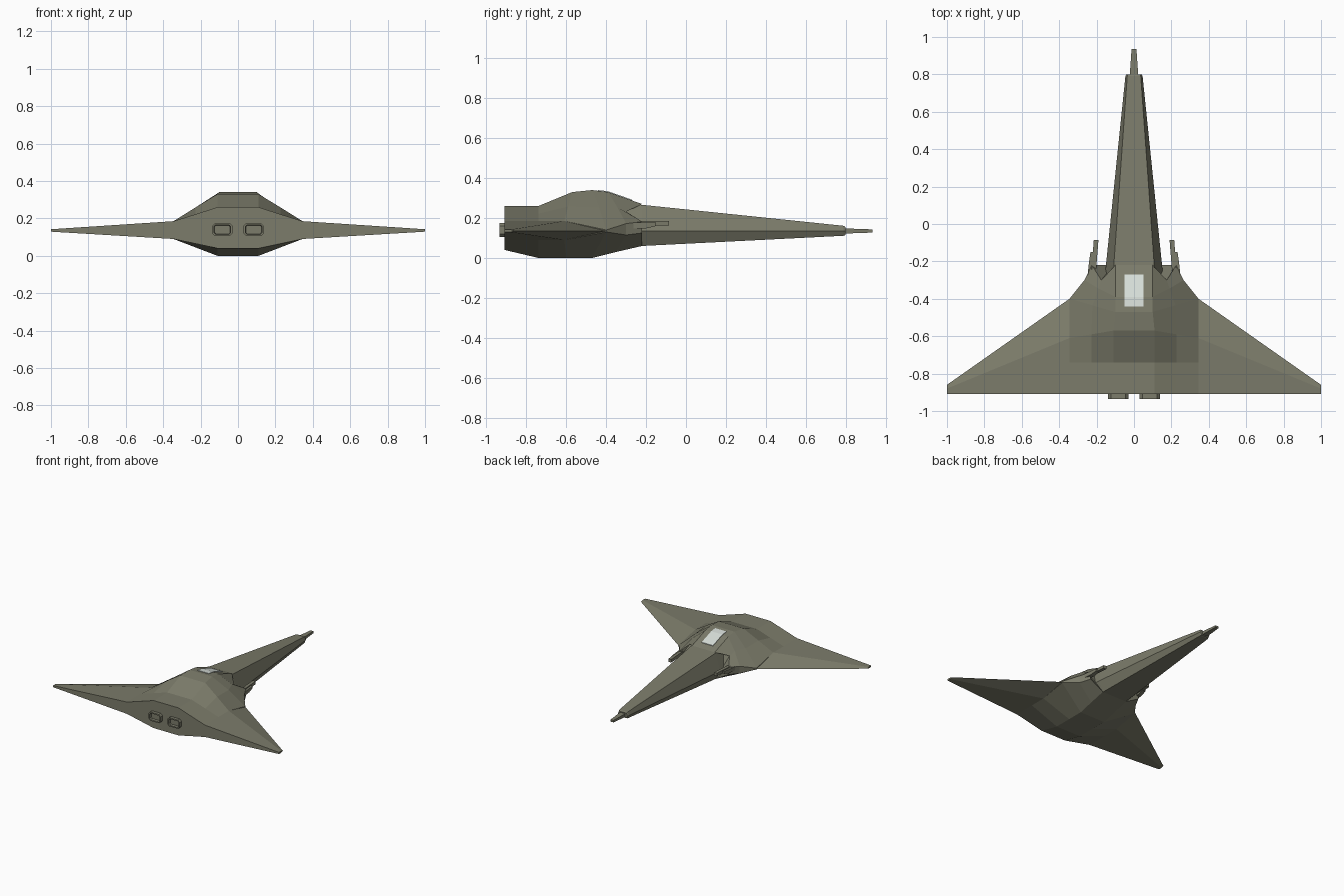
import bpy, bmesh

if "Cube" in bpy.data.objects:
    bpy.data.objects.remove(bpy.data.objects["Cube"])


def material(name, rgb):
    m = bpy.data.materials.new(name)
    m.diffuse_color = (*rgb, 1)
    m.use_nodes = True
    m.node_tree.nodes["Principled BSDF"].inputs["Base Color"].default_value = m.diffuse_color
    return m


OLIVE = material("olive_paint", (0.20, 0.20, 0.145))
GLASS = material("pale_glass", (0.68, 0.73, 0.69))


def loft(name, rings, mat=OLIVE, mirror=False):
    """Skin closed rings of points, cap both ends, optionally mirror in x."""
    bm = bmesh.new()
    rows = [[bm.verts.new(p) for p in ring] for ring in rings]
    n = len(rows[0])
    for a, b in zip(rows, rows[1:]):
        for i in range(n):
            j = (i + 1) % n
            bm.faces.new((a[i], a[j], b[j], b[i]))
    caps = [bm.faces.new(rows[0]), bm.faces.new(rows[-1])]
    bmesh.ops.triangulate(bm, faces=caps)
    bmesh.ops.recalc_face_normals(bm, faces=bm.faces)
    mesh = bpy.data.meshes.new(name)
    bm.to_mesh(mesh)
    bm.free()
    mesh.materials.append(mat)
    ob = bpy.data.objects.new(name, mesh)
    bpy.context.collection.objects.link(ob)
    if mirror:
        mod = ob.modifiers.new("mirror", "MIRROR")
        mod.use_mirror_merge = False
    return ob


def both_sides(half):
    """Close a right-hand half profile with its mirror image."""
    return half + [(-x, y, z) for x, y, z in reversed(half)]


def box_ring(x0, x1, y, z0, z1):
    return [(x0, y, z0), (x1, y, z0), (x1, y, z1), (x0, y, z1)]


# Central hull: top, cheek, upper side, lower side, bottom at each station
hull = [
    [(.11, -.91, .26), (.228, -.91, .222), (.345, -.91, .185), (.345, -.91, .09), (.11, -.91, .04)],
    [(.11, -.74, .26), (.228, -.74, .222), (.345, -.74, .185), (.345, -.74, .09), (.11, -.74, 0)],
    [(.11, -.57, .33), (.228, -.59, .258), (.345, -.61, .185), (.345, -.61, .09), (.11, -.60, 0)],
    [(.10, -.47, .34), (.222, -.435, .252), (.345, -.40, .14), (.345, -.40, .13), (.11, -.47, 0)],
    [(.10, -.39, .33), (.19, -.345, .255), (.265, -.30, .172), (.265, -.30, .115), (.11, -.35, .03)],
    [(.10, -.22, .27), (.175, -.30, .232), (.225, -.22, .182), (.225, -.22, .125), (.11, -.22, .06)],
]
loft("hull", [both_sides(h) for h in hull])

# Wings with a ridge between root and tip
root = [(.345, -.91, .09), (.345, -.61, .09), (.345, -.40, .135), (.345, -.61, .185), (.345, -.91, .185)]
tip = [(1, -.91, .129), (1, -.88, .129), (1, -.86, .135), (1, -.88, .142), (1, -.91, .142)]
loft("wing", [root, tip], mirror=True)


# Long six-sided nose and its slim probe
def nose_ring(y, flat, wide, top, bottom):
    return both_sides([(flat, y, top), (wide, y, .135), (flat, y, bottom)])


loft("nose", [nose_ring(-.30, .11, .156, .273, .056),
              nose_ring(-.22, .108, .15, .266, .06),
              nose_ring(.79, .036, .046, .161, .111),
              nose_ring(.80, .032, .042, .155, .115)])
loft("nose_probe", [box_ring(-.023, .023, .79, .122, .148),
                    box_ring(-.013, .013, .935, .127, .143)])

# Canopy panel following the hull top
loft("canopy", [box_ring(-.05, .05, y, z - .01, z + .004)
                for y, z in [(-.44, .336), (-.39, .33), (-.27, .288)]], GLASS)

# Side guns toed slightly inwards
loft("gun_barrel", [box_ring(.208, .232, -.31, .162, .186),
                    box_ring(.19, .215, -.085, .162, .186)], mirror=True)
loft("gun_receiver", [box_ring(.21, .25, -.29, .148, .178),
                      box_ring(.207, .24, -.20, .148, .178),
                      box_ring(.205, .233, -.15, .160, .178)], mirror=True)


# Rear engine nozzles: chamfered rectangle with a recessed mouth
def nozzle_ring(y, inset, chamfer=.015):
    w, h, c = .054 - inset, .035 - inset, chamfer
    pts = [(w, c - h), (w, h - c), (w - c, h), (c - w, h),
           (-w, h - c), (-w, c - h), (c - w, -h), (w - c, -h)]
    return [(.084 + x, y, .14 + z) for x, z in pts]


loft("engine_nozzle", [nozzle_ring(-.90, 0), nozzle_ring(-.935, 0),
                       nozzle_ring(-.935, .010, .008), nozzle_ring(-.915, .012, .008)], mirror=True)
